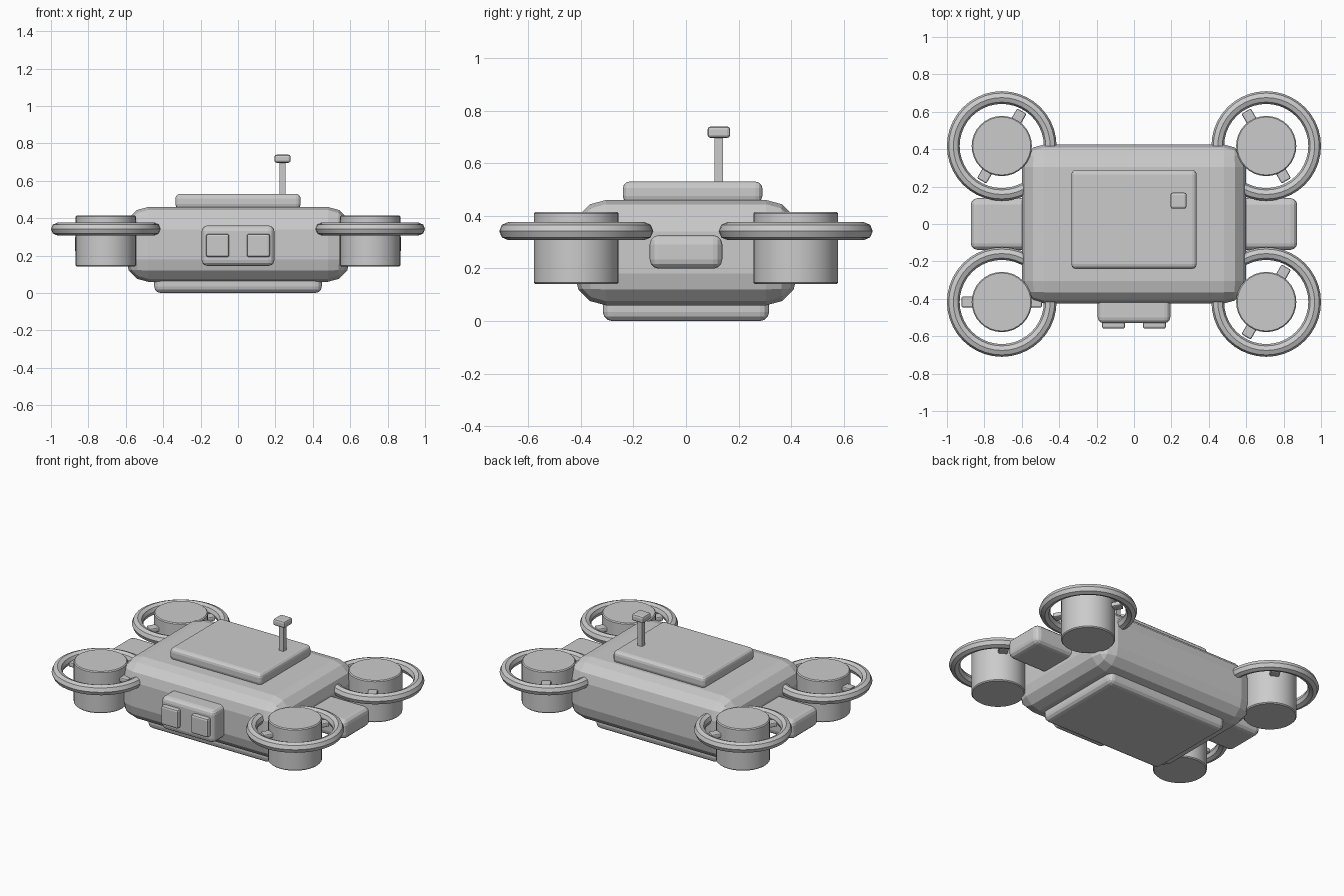
import bpy
import math
from mathutils import Matrix

if "Cube" in bpy.data.objects:
    bpy.data.objects.remove(bpy.data.objects["Cube"], do_unlink=True)

GREY = (0.6, 0.6, 0.6, 1)
grey = bpy.data.materials.new("plain grey")
grey.use_nodes = True
grey.diffuse_color = GREY
grey.node_tree.nodes["Principled BSDF"].inputs["Base Color"].default_value = GREY


def finish(name, bevel=0, segments=3, smooth=None):
    ob = bpy.context.object
    ob.name = name
    ob.data.materials.append(grey)
    if bevel:
        mod = ob.modifiers.new("rounded edges", "BEVEL")
        mod.width = bevel
        mod.segments = segments
        mod.limit_method = "ANGLE"
    if smooth:
        bpy.ops.object.shade_smooth_by_angle(angle=math.radians(smooth))
    return ob


def box(name, centre, size, bevel=0, segments=3, turn=0):
    """Rounded box, its size baked into the mesh so bevels stay even."""
    bpy.ops.mesh.primitive_cube_add(size=1, location=centre, rotation=(0, 0, turn))
    ob = finish(name, bevel, segments)
    ob.data.transform(Matrix.Diagonal((*size, 1)))
    return ob


# Hull with its top hatch and belly plate
box("hull", (0, 0, 0.26), (1.2, 0.85, 0.4), 0.12)
box("top_hatch", (0, 0.025, 0.49), (0.67, 0.53, 0.08), 0.025)
box("belly_plate", (0, 0, 0.05), (0.896, 0.632, 0.1), 0.035)

# Front sensor housing and its two square lenses
box("sensor_housing", (0, -0.455, 0.253), (0.388, 0.15, 0.215), 0.03)
for side, sx in (("left", 1), ("right", -1)):
    box(side + "_lens", (sx * 0.109, -0.535, 0.254), (0.124, 0.05, 0.124), 0.012, 2)
    box(side + "_pod", (sx * 0.7, 0, 0.263), (0.345, 0.276, 0.128), 0.035)

# Mast
box("mast", (0.238, 0.125, 0.61), (0.032, 0.032, 0.2))
box("mast_head", (0.238, 0.125, 0.718), (0.086, 0.086, 0.044), 0.012, 2)

# Four rotors: motor drum, guard ring and a blade turned to its own angle
ROTORS = (("front_left", 1, -1, 60), ("front_right", -1, -1, 0),
          ("back_left", 1, 1, 120), ("back_right", -1, 1, 60))
for name, sx, sy, angle in ROTORS:
    x, y = sx * 0.707, sy * 0.417
    bpy.ops.mesh.primitive_cylinder_add(vertices=32, radius=0.161, depth=0.275,
                                        location=(x, y, 0.278))
    finish(name + "_motor", 0.006, 1, smooth=30)
    bpy.ops.mesh.primitive_torus_add(major_segments=40, minor_segments=8,
                                     major_radius=0.259, minor_radius=0.034,
                                     location=(x, y, 0.342))
    finish(name + "_guard_ring", smooth=30)
    box(name + "_blade", (x, y, 0.342), (0.43, 0.058, 0.03), 0.008, 2, math.radians(angle))
